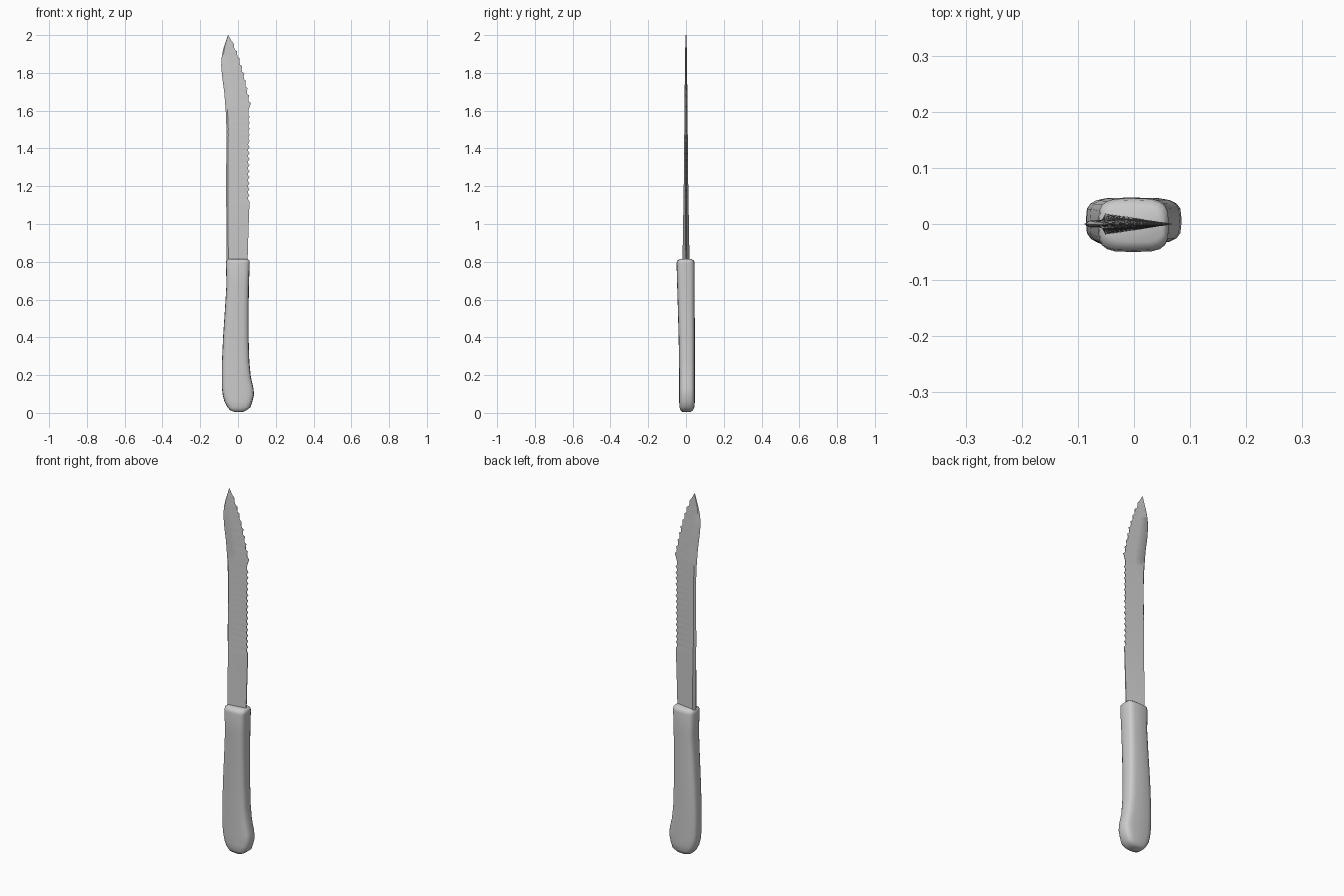
import bpy, bmesh, math

cube = bpy.data.objects.get("Cube")
if cube:
    bpy.data.objects.remove(cube, do_unlink=True)

grey = bpy.data.materials.new("light grey")
grey.use_nodes = True
grey.diffuse_color = (0.6, 0.6, 0.6, 1)
grey.node_tree.nodes["Principled BSDF"].inputs["Base Color"].default_value = (0.6, 0.6, 0.6, 1)


def interp(table, z):
    """Linear look-up of a value in a list of (z, value) pairs."""
    for (z0, a), (z1, b) in zip(table, table[1:]):
        if z <= z1:
            return a + (b - a) * (z - z0) / (z1 - z0)
    return table[-1][1]


def loft(name, rings, angle):
    """Skin a stack of equal-length rings and cap both ends."""
    bm = bmesh.new()
    loops = [[bm.verts.new(p) for p in ring] for ring in rings]
    n = len(loops[0])
    for a, b in zip(loops, loops[1:]):
        for i in range(n):
            j = (i + 1) % n
            bm.faces.new((a[i], a[j], b[j], b[i]))
    bm.faces.new(loops[0][::-1])
    bm.faces.new(loops[-1])
    bmesh.ops.recalc_face_normals(bm, faces=bm.faces[:])
    mesh = bpy.data.meshes.new(name)
    bm.to_mesh(mesh)
    bm.free()
    mesh.materials.append(grey)
    obj = bpy.data.objects.new(name, mesh)
    bpy.context.collection.objects.link(obj)
    bpy.ops.object.select_all(action='DESELECT')
    obj.select_set(True)
    bpy.context.view_layer.objects.active = obj
    bpy.ops.object.shade_smooth_by_angle(angle=math.radians(angle))
    return obj


# Handle: boxy rounded sections as (z, left x, right x, front y, back y)
stations = [
    (0.006, -0.022, 0.028, -0.020, 0.026),
    (0.014, -0.042, 0.045, -0.029, 0.037),
    (0.030, -0.056, 0.066, -0.035, 0.044),
    (0.060, -0.072, 0.076, -0.036, 0.047),
    (0.095, -0.081, 0.085, -0.036, 0.047),
    (0.130, -0.085, 0.082, -0.036, 0.047),
    (0.190, -0.086, 0.068, -0.036, 0.047),
    (0.270, -0.085, 0.060, -0.037, 0.047),
    (0.400, -0.079, 0.056, -0.039, 0.047),
    (0.550, -0.069, 0.056, -0.043, 0.046),
    (0.680, -0.061, 0.058, -0.047, 0.046),
    (0.790, -0.064, 0.062, -0.050, 0.046),
    (0.805, -0.062, 0.062, -0.047, 0.043),
    (0.815, -0.050, 0.052, -0.032, 0.030),
]


def handle_ring(z, x0, x1, y0, y1, n=20, power=0.55):
    ring = []
    for i in range(n):
        a = 2 * math.pi * i / n
        c, s = math.cos(a), math.sin(a)
        u = math.copysign(abs(c) ** power, c)
        v = math.copysign(abs(s) ** power, s)
        ring.append(((x0 + x1) / 2 + u * (x1 - x0) / 2,
                     (y0 + y1) / 2 + v * (y1 - y0) / 2, z))
    return ring


loft("handle", [handle_ring(*s) for s in stations], 50)

# Blade: wedge section, thick curved spine and thin serrated edge
spine = [(0.78, -0.060), (1.2, -0.063), (1.5, -0.061), (1.6, -0.065), (1.7, -0.073),
         (1.78, -0.084), (1.84, -0.089), (1.89, -0.086), (1.94, -0.074), (2.0, -0.054)]
edge = [(0.78, 0.050), (0.95, 0.055), (1.12, 0.061), (1.6, 0.063), (1.64, 0.068), (1.7, 0.055),
        (1.8, 0.033), (1.9, 0.002), (1.96, -0.025), (2.0, -0.051)]
thick = [(0.78, 0.019), (1.2, 0.012), (1.6, 0.008), (1.9, 0.005), (2.0, 0.002)]

# Heights along the blade, each with the depth of its tooth notch
levels = [(z, 0) for z in (0.78, 0.87, 0.95, 1.03, 1.10)]
for k in range(15):                       # fine teeth on the straight edge
    z = 1.12 + k * 0.032
    levels += [(z, 0), (z + 0.010, 0.008), (z + 0.020, 0.008)]
levels += [(1.60, 0.008), (1.64, 0)]
for k in range(8):                        # larger teeth on the curved edge
    z = 1.645 + k * 0.039
    levels += [(z + 0.004, 0.009), (z + 0.020, 0.007), (z + 0.035, 0)]
levels += [(1.975, 0.003), (2.0, 0)]


def blade_ring(z, notch):
    x0, x1, t = interp(spine, z), interp(edge, z) - notch, interp(thick, z)
    w = x1 - x0
    half = [(x0 + 0.08 * w, t), (x0 + 0.5 * w, 0.65 * t), (x1, 0.15 * t)]
    return ([(x0, 0, z)] + [(x, -y, z) for x, y in half]
            + [(x, y, z) for x, y in reversed(half)])


loft("blade", [blade_ring(*lv) for lv in levels], 40)
